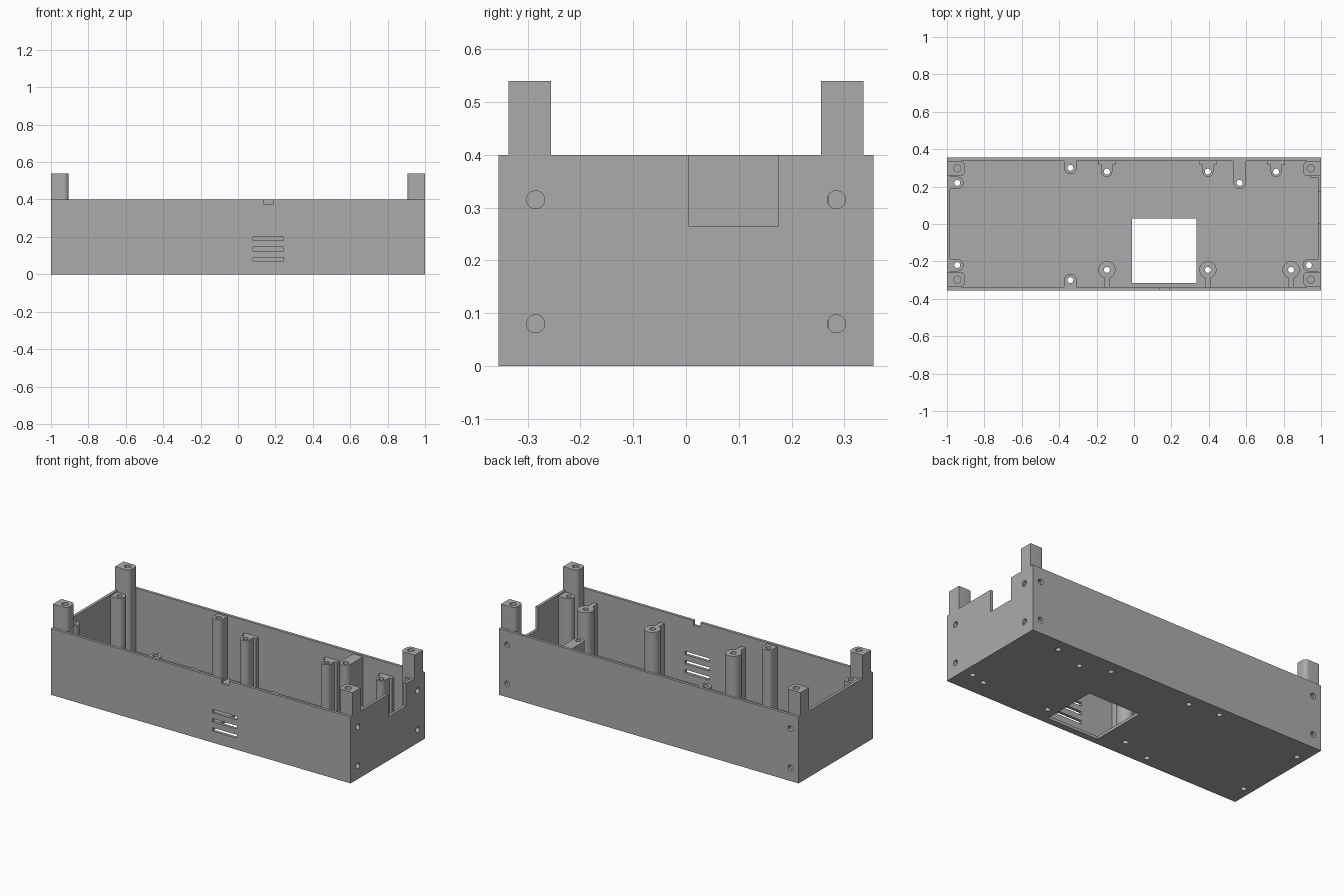
import bpy, bmesh, math
from mathutils import Matrix, Vector

if "Cube" in bpy.data.objects:
    bpy.data.objects.remove(bpy.data.objects["Cube"])

grey = bpy.data.materials.new("plain grey")
grey.use_nodes = True
COLOR = (0.41, 0.41, 0.41, 1)
grey.diffuse_color = COLOR
grey.node_tree.nodes["Principled BSDF"].inputs["Base Color"].default_value = COLOR

HX, HY, H = 1.0, 0.355, 0.4     # half length, half depth, wall height
T = 0.017                       # wall thickness
PARTS = []


def finish(name, bm):
    bmesh.ops.recalc_face_normals(bm, faces=bm.faces)
    me = bpy.data.meshes.new(name)
    bm.to_mesh(me)
    bm.free()
    me.materials.append(grey)
    ob = bpy.data.objects.new(name, me)
    bpy.context.collection.objects.link(ob)
    return ob


def add_box(bm, x0, x1, y0, y1, z0, z1):
    size = Matrix.Diagonal((x1 - x0, y1 - y0, z1 - z0, 1))
    mid = Matrix.Translation(((x0 + x1) / 2, (y0 + y1) / 2, (z0 + z1) / 2))
    bmesh.ops.create_cube(bm, size=1, matrix=mid @ size)


def add_rod(bm, center, r, depth, axis="Z"):
    turn = {"X": Matrix.Rotation(math.pi / 2, 4, "Y"),
            "Y": Matrix.Rotation(math.pi / 2, 4, "X"),
            "Z": Matrix.Identity(4)}[axis]
    bmesh.ops.create_cone(bm, cap_ends=True, segments=32, radius1=r, radius2=r,
                          depth=depth, matrix=Matrix.Translation(center) @ turn)


def box(name, *dims):
    bm = bmesh.new()
    add_box(bm, *dims)
    return finish(name, bm)


def post(name, x, y, toward, half, reach, top, fillet):
    """Upright post, rounded on its free side, running back to a wall."""
    u = Vector(toward)
    v = Vector((-u.y, u.x))
    outline = [(reach, half)]
    for side, start in ((1, 90), (-1, 180)):
        for i in range(9):
            a = math.radians(start + i * 90 / 8)
            outline.append((fillet - half + fillet * math.cos(a),
                            side * (half - fillet) + fillet * math.sin(a)))
    outline.append((reach, -half))
    bm = bmesh.new()
    base = [Vector((x, y)) + u * p + v * q for p, q in outline]
    face = bm.faces.new([bm.verts.new((p.x, p.y, 0.004)) for p in base])
    up = bmesh.ops.extrude_face_region(bm, geom=[face])["geom"]
    bmesh.ops.translate(bm, vec=(0, 0, top - 0.004),
                        verts=[g for g in up if isinstance(g, bmesh.types.BMVert)])
    bmesh.ops.remove_doubles(bm, verts=bm.verts, dist=1e-5)
    PARTS.append(finish(name, bm))


def cut(ob, cutter):
    mod = ob.modifiers.new("cut", "BOOLEAN")
    mod.operation, mod.solver, mod.object = "DIFFERENCE", "EXACT", cutter
    bpy.context.view_layer.update()
    graph = bpy.context.evaluated_depsgraph_get()
    me = bpy.data.meshes.new_from_object(ob.evaluated_get(graph))
    ob.modifiers.clear()
    ob.data = me


# Open tray
shell = box("tray_shell", -HX, HX, -HY, HY, 0, H)
cavity = box("cavity_cutter", -HX + T, HX - T, -HY + T, HY - T, T, H + 0.1)
cut(shell, cavity)

# Openings: floor window, side notch, front notch, vent slots
bm = bmesh.new()
add_box(bm, -0.01, 0.335, -0.315, 0.03, -0.1, 0.1)
add_box(bm, 0.975, 1.1, 0.005, 0.175, 0.265, 0.5)
add_box(bm, 0.14, 0.187, -0.4, -0.33, 0.372, 0.5)
for z in (0.08, 0.135, 0.19):
    add_box(bm, 0.08, 0.243, -0.4, -0.33, z - 0.01, z + 0.01)
openings = finish("opening_cutter", bm)
cut(shell, openings)

# Tall corner posts, filleted towards the inside
screws = []
for sx in (-1, 1):
    for sy in (-1, 1):
        post("corner_post", sx * 0.945, sy * 0.296, (sx, 0), 0.04, 0.055, 0.54, 0.025)

# Lid posts standing against the walls
for x, y, toward, reach in ((-0.945, 0.22, (-1, 0), 0.045), (-0.945, -0.22, (-1, 0), 0.045),
                            (0.935, -0.22, (1, 0), 0.055), (-0.34, 0.3, (0, 1), 0.045),
                            (-0.34, -0.3, (0, -1), 0.045), (0.565, 0.22, (0, 1), 0.125)):
    post("lid_post", x, y, toward, 0.033, reach, 0.392, 0.033)
    screws.append((x, y))

# Slim rear board posts with a backing plate
for x in (-0.145, 0.395, 0.76):
    post("rear_board_post", x, 0.28, (0, 1), 0.029, 0.04, 0.325, 0.029)
    box("rear_post_plate", x - 0.046, x + 0.046, 0.315, 0.345, 0.004, 0.325)
    screws.append((x, 0.28))

# Thick front board posts with a rib to the wall
for x in (-0.145, 0.395, 0.84):
    bm = bmesh.new()
    add_rod(bm, (x, -0.245, 0.167), 0.046, 0.326)
    PARTS.append(finish("front_board_post", bm))
    box("front_post_rib", x - 0.014, x + 0.014, -0.345, -0.28, 0.004, 0.33)
    screws.append((x, -0.245))

# Small ledge by the notched side
box("side_ledge", 0.945, 0.99, 0.245, 0.27, 0.004, 0.392)

# Screw holes: through the posts, into the corner tops, and from the sides
bm = bmesh.new()
for x, y in screws:
    add_rod(bm, (x, y, 0.25), 0.016, 1)
for sx in (-1, 1):
    for sy in (-1, 1):
        add_rod(bm, (sx * 0.945, sy * 0.298, 0.53), 0.019, 0.2)
    for z in (0.08, 0.315):
        add_rod(bm, (sx * 0.945, 0.355, z), 0.017, 0.1, "Y")
        add_rod(bm, (1, sx * 0.285, z), 0.017, 0.1, "X")
holes = finish("hole_cutter", bm)
for ob in [shell] + PARTS:
    cut(ob, holes)

for helper in (cavity, openings, holes):
    bpy.data.objects.remove(helper)

# Smooth the round surfaces, keep edges sharp
bpy.ops.object.select_all(action="DESELECT")
for ob in [shell] + PARTS:
    ob.select_set(True)
bpy.context.view_layer.objects.active = shell
bpy.ops.object.shade_smooth_by_angle(angle=math.radians(30))
